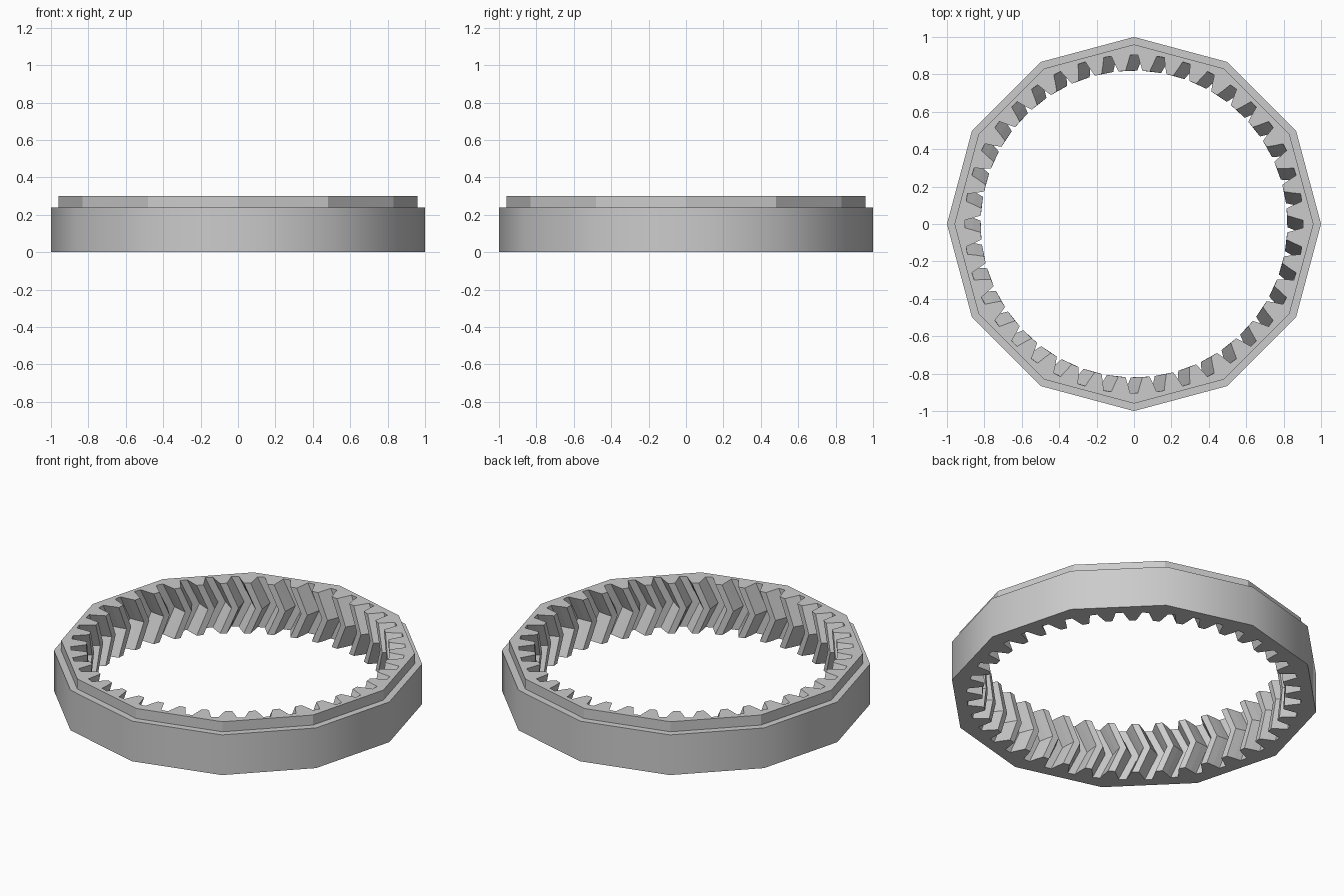
import bpy
import bmesh
from math import cos, sin, pi, radians

if "Cube" in bpy.data.objects:
    bpy.data.objects.remove(bpy.data.objects["Cube"])

HEIGHT, LEDGE = 0.30, 0.24
TEETH, SIDES = 40, 12
TWIST = radians(-4.4)
# Half outline of one tooth gap: half angle in degrees, radius
GAP = [(3.2, 0.82), (2.15, 0.862), (1.3, 0.905)]

grey = bpy.data.materials.new("plain grey")
grey.use_nodes = True
colour = (0.6, 0.6, 0.6, 1)
grey.diffuse_color = colour
grey.node_tree.nodes["Principled BSDF"].inputs["Base Color"].default_value = colour

bm = bmesh.new()


def ring(points, z):
    return [bm.verts.new((r * cos(a), r * sin(a), z)) for a, r in points]


def bridge(low, high):
    n = len(low)
    return [bm.faces.new((low[i], low[(i + 1) % n], high[(i + 1) % n], high[i]))
            for i in range(n)]


def cap(*loops):
    edges = []
    for loop in loops:
        for i, v in enumerate(loop):
            w = loop[(i + 1) % len(loop)]
            edges.append(bm.edges.get((v, w)) or bm.edges.new((v, w)))
    bmesh.ops.triangle_fill(bm, edges=edges, use_beauty=True)


def polygon(radius):
    return [(2 * pi * i / SIDES, radius) for i in range(SIDES)]


def gear(twist):
    gap = [(-a, r) for a, r in GAP] + [(a, r) for a, r in reversed(GAP)]
    return [(2 * pi * t / TEETH + radians(a) + twist, r)
            for t in range(TEETH) for a, r in gap]


# Outer wall, ledge and raised lip
base = ring(polygon(1.0), 0)
shoulder = ring(polygon(1.0), LEDGE)
lip_foot = ring(polygon(0.96), LEDGE)
lip_top = ring(polygon(0.96), HEIGHT)
wall = bridge(base, shoulder)
bridge(shoulder, lip_foot)
bridge(lip_foot, lip_top)

# Herringbone teeth on the inside
tooth_low = ring(gear(0), 0)
tooth_mid = ring(gear(TWIST), HEIGHT / 2)
tooth_top = ring(gear(0), HEIGHT)
bridge(tooth_low, tooth_mid)
bridge(tooth_mid, tooth_top)

# Flat end faces
cap(base, tooth_low)
cap(lip_top, tooth_top)

bmesh.ops.recalc_face_normals(bm, faces=bm.faces[:])
for face in wall:
    face.smooth = True

mesh = bpy.data.meshes.new("ring_gear")
bm.to_mesh(mesh)
bm.free()
mesh.materials.append(grey)
bpy.context.collection.objects.link(bpy.data.objects.new("ring_gear", mesh))
